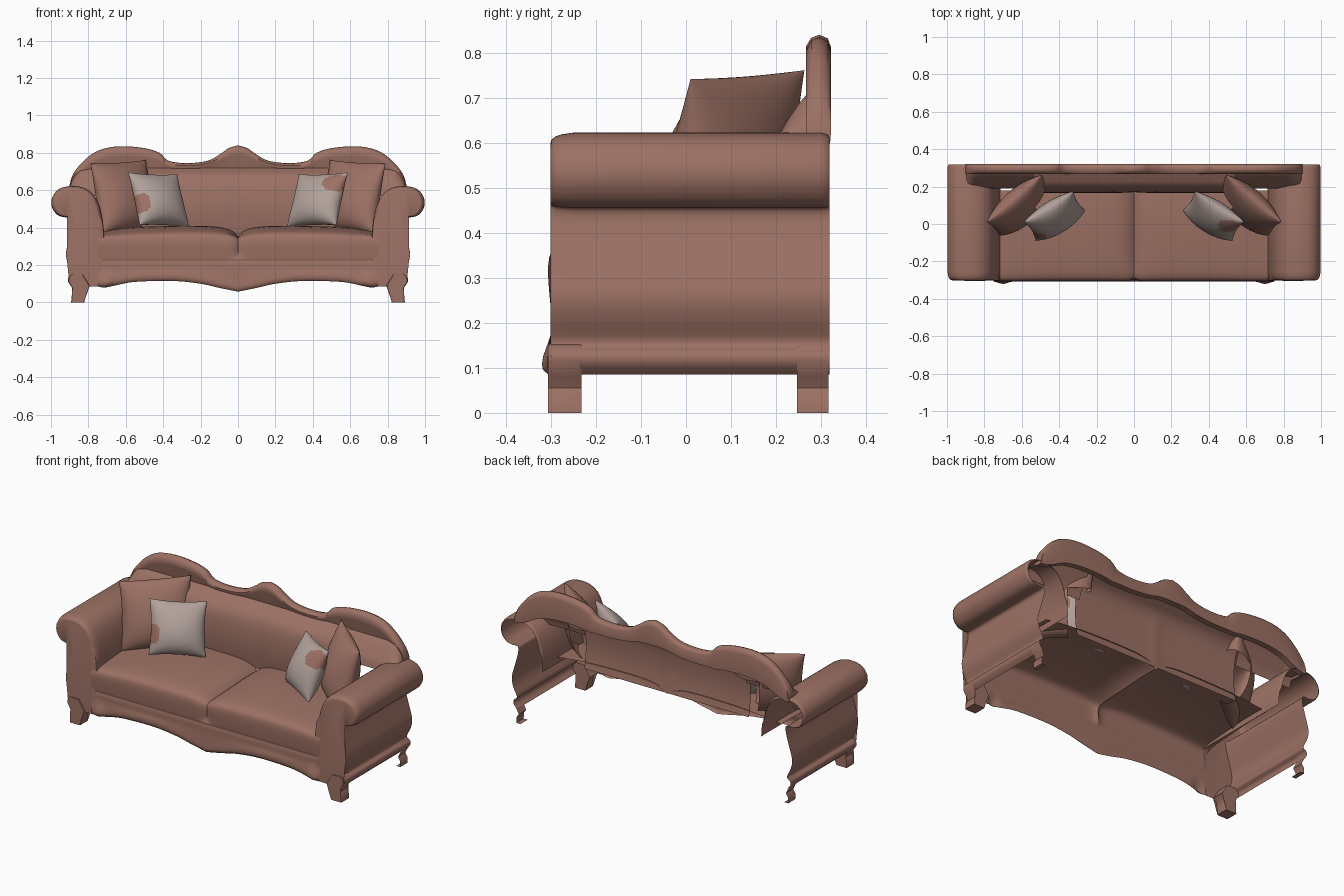
import bpy, bmesh, math
from mathutils import Vector

if "Cube" in bpy.data.objects:
    bpy.data.objects.remove(bpy.data.objects["Cube"])


def material(name, rgb):
    m = bpy.data.materials.new(name)
    m.diffuse_color = (*rgb, 1)
    m.use_nodes = True
    m.node_tree.nodes["Principled BSDF"].inputs["Base Color"].default_value = m.diffuse_color
    return m


BROWN = material("brown_leather", (0.335, 0.165, 0.128))
GREY = material("pale_grey_fabric", (0.44, 0.355, 0.325))


def spline(pts, n=5):
    """Catmull-Rom through points of any dimension."""
    p = [pts[0]] + list(pts) + [pts[-1]]
    out = []
    for i in range(1, len(p) - 2):
        for k in range(n):
            t = k / n
            out.append(tuple(0.5 * (2 * b + (c - a) * t + (2 * a - 5 * b + 4 * c - d) * t * t
                                    + (3 * b - a - 3 * c + d) * t ** 3)
                             for a, b, c, d in zip(*p[i - 1:i + 3])))
    return out + [tuple(pts[-1])]


def finish(name, bm, mats=(BROWN,), angle=50):
    bmesh.ops.remove_doubles(bm, verts=bm.verts, dist=1e-5)
    bmesh.ops.recalc_face_normals(bm, faces=bm.faces)
    me = bpy.data.meshes.new(name)
    bm.to_mesh(me)
    bm.free()
    ob = bpy.data.objects.new(name, me)
    bpy.context.collection.objects.link(ob)
    for m in mats:
        me.materials.append(m)
    bpy.ops.object.select_all(action='DESELECT')
    ob.select_set(True)
    bpy.context.view_layer.objects.active = ob
    bpy.ops.object.shade_smooth_by_angle(angle=math.radians(angle))
    return ob


def loft(name, rows, closed=False, caps=(), extra=(), angle=50):
    """Skin rows of points; caps lists row indices to fill, extra closes the cap outline."""
    bm = bmesh.new()
    vs = [[bm.verts.new(p) for p in r] for r in rows]
    for a, b in zip(vs, vs[1:]):
        n = len(a)
        for i in range(n if closed else n - 1):
            j = (i + 1) % n
            bm.faces.new((a[i], a[j], b[j], b[i]))
    for c in caps:
        f = bm.faces.new(vs[c] + [bm.verts.new(p) for p in extra])
        bmesh.ops.triangulate(bm, faces=[f])
    return finish(name, bm, angle=angle)


# Seat: apron and two crowned cushions in one skin
apron_half = [(0, .058), (.1, .078), (.2, .1), (.35, .115), (.55, .11), (.66, .09), (.71, .08), (.75, .085)]
edge = spline(apron_half, 6)
edge = [(-x, z) for x, z in edge[:0:-1]] + edge
rows = []
for x, zb in edge:
    ax = abs(x)
    dip = math.exp(-ax / .055)
    fall = .03 * (ax / .74) ** 4
    knob = .012 * math.exp(-((ax - .7) / .035) ** 2)
    g = .015 * math.exp(-ax / .02)
    top = [(-.302 + g, .25, 0), (-.306 + g, .3, 0), (-.304 + g, .345, .3), (-.285 + g, .372, .6),
           (-.22, .388, .8), (-.1, .402, 1), (.05, .411, 1), (.18, .41, 1)]
    prof = [(-.295, zb), (-.306 - knob, zb + .015), (-.305 - knob, zb + .045), (-.3, .175),
            (-.3, .21), (-.297, .222), (-.3, .232)]
    prof += [(y, z - w * (.05 * dip + fall)) for y, z, w in top]
    rows.append([(x, y, z) for y, z in spline(prof, 2)])
loft("seat", rows)

# Padded backrest with a shallow centre crease
rows = []
for i in range(41):
    x = -.54 + 1.08 * i / 40
    c = .005 * math.exp(-abs(x) / .04)
    prof = [(.182, .365), (.172 + c, .42), (.166 + c, .5), (.172 + c, .59), (.186 + c, .645),
            (.212, .682), (.245, .703), (.276, .72)]
    rows.append([(x, y, z) for y, z in spline(prof, 3)])
loft("backrest", rows)

# Scalloped crest rail: x, top, bottom
crest_half = [(0, .84, .7), (.05, .825, .7), (.1, .79, .695), (.165, .757, .68), (.27, .745, .67),
              (.37, .757, .67), (.42, .8, .67), (.5, .825, .68), (.63, .835, .68), (.74, .815, .66),
              (.82, .762, .62), (.88, .69, .6), (.9, .63, .6)]
crest = spline(crest_half, 4)
corner = [c for c in crest if c[0] > .5]
crest = [(-x, t, b) for x, t, b in crest[:0:-1]] + crest
rows = []
for x, t, b in crest:
    h = t - b
    rows.append([(x, .285, b), (x, .276, b + .15 * h), (x, .275, b + .5 * h), (x, .268, b + .64 * h),
                 (x, .267, b + .82 * h), (x, .278, b + .95 * h), (x, .296, t), (x, .315, t - .06 * h),
                 (x, .322, b + .8 * h), (x, .32, b)])
loft("crest_rail", rows, closed=True, caps=(0, -1))

# Rolled arms (open at the back), feet and corner back panels
arm_prof = [(.715, .35), (.722, .43), (.74, .515), (.775, .58), (.83, .615), (.9, .622), (.96, .605),
            (.994, .56), (.995, .51), (.965, .467), (.92, .455), (.883, .455), (.878, .42), (.9, .34),
            (.92, .265), (.91, .21), (.885, .155), (.906, .135), (.907, .11), (.885, .085)]
foot_prof = [(.822, 0), (.892, 0), (.89, .035), (.876, .055), (.888, .08), (.908, .11), (.905, .135),
             (.887, .152), (.83, .15), (.79, .088), (.814, .07), (.82, .04)]
arm_line = spline(arm_prof, 3)
for side, s in (("left", -1), ("right", 1)):
    rows = []
    for y, k in ((-.301, .8), (-.299, .87), (-.29, .93), (-.275, .97), (-.25, 1), (0, 1), (.3, 1),
                 (.314, .97), (.319, .92)):
        row = []
        for x, z in arm_line:
            f = k if z > .44 else 1 + (k - 1) * .1
            row.append((s * (.87 + (x - .87) * f), y, .5 + (z - .5) * f if z > .44 else z))
        rows.append(row)
    loft(side + "_arm", rows, caps=(0,), angle=60,
         extra=[(s * x, -.301, z) for x, z in ((.8, .085), (.74, .085), (.73, .2))])
    rows = []
    for y, k in ((-.306, .92), (-.3, .98), (-.29, 1), (-.24, 1), (-.232, .95)):
        rows.append([(s * (.857 + (x - .857) * k), y, z) for x, z in foot_prof])
    loft(side + "_front_foot", rows, closed=True, caps=(0, -1), angle=50)
    # back foot is only the outer skin carried down to the floor
    rows = [[(s * x, y, z) for x, z in foot_prof[:8]] for y in (.247, .316)]
    for r in rows:
        r[0] = (s * .865, r[0][1], 0)
    loft(side + "_back_foot", rows, angle=50)
    # padding closing the corner between crest rail, backrest and arm
    rows = []
    for x, t, b in corner:
        zt = min(.72, t - .02)
        rows.append([(s * x, y, z) for y, z in spline([(.19, .57), (.202, .61), (.225, .61 + .35 * (zt - .61)),
                                                      (.255, .61 + .75 * (zt - .61)), (.282, zt)], 3)])
    loft(side + "_corner_padding", rows)


# Pillows: two bulged sheets joined at a pinched rim; hidden skin can be left out
def pillow(name, s, centre, across, up, w, h, thick, pinch, patch=None, hidden=None):
    W = Vector(across).normalized()
    U = Vector(up).normalized()
    N = W.cross(U).normalized()
    bm = bmesh.new()
    n = 30
    for face in (-1, 1):
        grid = []
        for j in range(n + 1):
            v = -math.cos(math.pi * j / n)
            row = []
            for i in range(n + 1):
                u = -math.cos(math.pi * i / n)
                b = max(0, (1 - u * u) * (1 - v * v)) ** .5 * (1 - .2 * v)
                p = (Vector(centre) + W * (u * w / 2 * (1 - .07 * (1 - v * v)))
                     + U * (v * h / 2 * (1 - pinch * (1 - u * u))) + N * (face * thick / 2 * b))
                row.append((bm.verts.new((s * p.x, p.y, p.z)), u, v))
            grid.append(row)
        for j in range(n):
            for i in range(n):
                q = (grid[j][i], grid[j][i + 1], grid[j + 1][i + 1], grid[j + 1][i])
                u, v = sum(a[1] for a in q) / 4, sum(a[2] for a in q) / 4
                if hidden and hidden(face, u, v):
                    continue
                f = bm.faces.new([a[0] for a in q])
                if patch and patch(u, v):
                    f.material_index = 1
    loose = [v for v in bm.verts if not v.link_faces]
    bmesh.ops.delete(bm, geom=loose, context='VERTS')
    finish(name, bm, (GREY, BROWN) if patch else (BROWN,), 70)


# stained edge patches on the grey pillows
patches = {-1: lambda u, v: ((u - .9) / .27) ** 2 + ((v + .25) / .36) ** 2 < 1,
           1: lambda u, v: ((u - .72) / .42) ** 2 + ((v - .55) / .36) ** 2 < 1}
for side, s in (("left", -1), ("right", 1)):
    pillow(side + "_corner_pillow", s, (.61, .1, .565), (.76, -.65, -.05), (.16, .19, .97),
           .39, .385, .18, .03, hidden=lambda f, u, v: u < -.3 and v < .3)
    pillow(side + "_grey_pillow", s, (.425, .043, .55), (.85, -.53, .03), (.06, .096, .27),
           .31, .305, .155, .07, patches[s])
